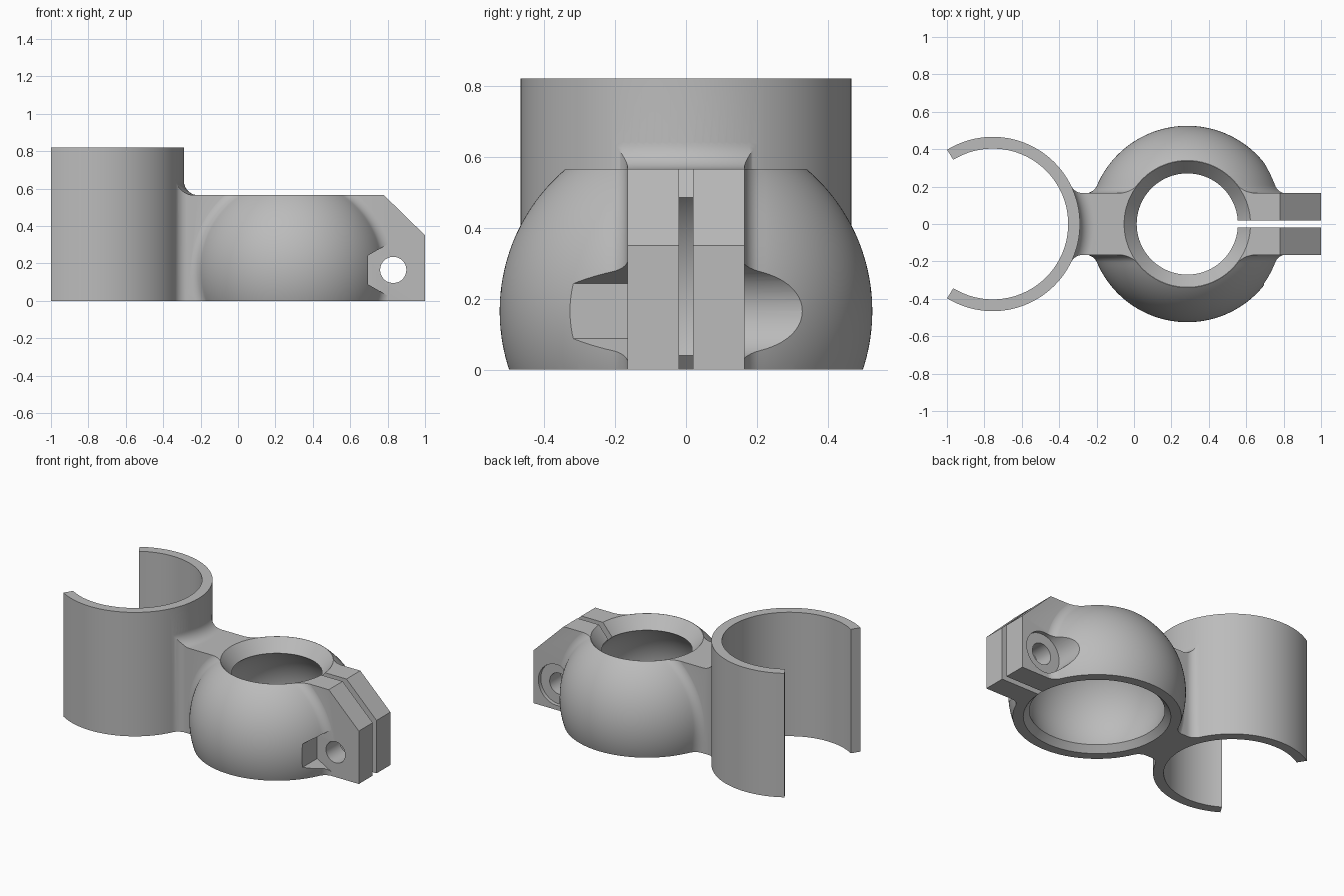
import bpy, bmesh
from math import sin, cos, radians, degrees, atan2, sqrt
from mathutils import Matrix, Vector

if "Cube" in bpy.data.objects:
    bpy.data.objects.remove(bpy.data.objects["Cube"])

CLIP_X, CLIP_OUT, CLIP_IN, CLIP_TOP = -0.755, 0.466, 0.403, 0.82
BALL = Vector((0.285, 0, 0.165))
BALL_R, CAVITY_R, TOP = 0.525, 0.419, 0.565
HALF, FILLET = 0.165, 0.07            # arm half width, fillet radius
BOLT = Vector((0.83, 0, 0.165))

grey = bpy.data.materials.new("light grey")
grey.use_nodes = True
COLOUR = (0.5, 0.5, 0.5, 1)
grey.diffuse_color = COLOUR
grey.node_tree.nodes["Principled BSDF"].inputs["Base Color"].default_value = COLOUR


def arc(cx, cy, r, start, end, n=12):
    angles = [radians(start + (end - start) * i / n) for i in range(n + 1)]
    return [(cx + r * cos(a), cy + r * sin(a)) for a in angles]


def finish(name, bm, matrix):
    bmesh.ops.remove_doubles(bm, verts=bm.verts, dist=1e-5)
    bmesh.ops.recalc_face_normals(bm, faces=bm.faces)
    bm.transform(matrix)
    mesh = bpy.data.meshes.new(name)
    bm.to_mesh(mesh)
    bm.free()
    mesh.materials.append(grey)
    obj = bpy.data.objects.new(name, mesh)
    bpy.context.collection.objects.link(obj)
    return obj


def prism(name, outline, low, high, matrix=Matrix()):
    """Extrude an xy outline from low to high."""
    bm = bmesh.new()
    face = bm.faces.new([bm.verts.new((x, y, low)) for x, y in outline])
    moved = bmesh.ops.extrude_face_region(bm, geom=[face])["geom"]
    verts = [v for v in moved if isinstance(v, bmesh.types.BMVert)]
    bmesh.ops.translate(bm, verts=verts, vec=(0, 0, high - low))
    return finish(name, bm, matrix)


def lathe(name, profile, matrix, steps=128):
    """Revolve (radius, height) points about z; closed if off the axis."""
    bm = bmesh.new()
    verts = [bm.verts.new((r, 0, z)) for r, z in profile]
    pairs = list(zip(verts, verts[1:]))
    if profile[0][0] > 0:
        pairs.append((verts[-1], verts[0]))
    edges = [bm.edges.new(p) for p in pairs]
    bmesh.ops.spin(bm, geom=verts + edges, cent=(0, 0, 0), axis=(0, 0, 1),
                   angle=radians(360), steps=steps)
    return finish(name, bm, matrix)


def combine(target, tool, operation):
    mod = target.modifiers.new("combine", "BOOLEAN")
    mod.object, mod.operation, mod.solver = tool, operation, "EXACT"
    bpy.context.view_layer.objects.active = target
    bpy.ops.object.modifier_apply(modifier=mod.name)
    bpy.data.objects.remove(tool)


def box(name, x0, x1, half_y, z0, z1):
    return prism(name, [(x0, -half_y), (x1, -half_y), (x1, half_y), (x0, half_y)], z0, z1)


def along_y(point):
    return Matrix.Translation(point) @ Matrix.Rotation(radians(-90), 4, "X")


# Ball with rounded blends into the arm, revolved about the y axis
h = HALF - 0.001 + FILLET
reach = sqrt((BALL_R + FILLET) ** 2 - h ** 2)
tangent = degrees(atan2(h, reach))
half = arc(0, 0, BALL_R, 90, tangent, 32) + arc(reach, h, FILLET, tangent + 180, 270)[1:]
half[0] = (0, BALL_R)
body = lathe("bracket", half + [(r, -z) for r, z in reversed(half)], along_y(BALL))

# Arm running from the clip through to the clamp ears, flared at the clip
h = HALF + FILLET
reach = sqrt((CLIP_OUT + FILLET) ** 2 - h ** 2)
tangent = degrees(atan2(h, reach))
side = arc(CLIP_X + reach, h, FILLET, tangent + 180, 270) + [(1, HALF)]
arm = prism("arm", side + [(x, -y) for x, y in reversed(side)], -0.05, 0.7)
combine(body, arm, "UNION")

# Flat top that curves up into the clip
curve = arc(CLIP_OUT + 0.075, TOP + 0.075, 0.075, 180, 270)
top_cut = lathe("top_cutter", [(CLIP_OUT - 0.12, 1), (CLIP_OUT - 0.12, TOP + 0.075)] + curve
                + [(2.2, TOP), (2.2, 1)], Matrix.Translation((CLIP_X, 0, 0)))
combine(body, top_cut, "DIFFERENCE")

# Open clip
end = 121.6
clip = prism("clip", [(CLIP_X + x, y) for x, y in arc(0, 0, CLIP_OUT, -end, end, 96)
                      + arc(0, 0, CLIP_IN, end, -end, 96)], -0.05, CLIP_TOP)
combine(body, clip, "UNION")

# Socket cavity with a chamfer at both openings
low, high = -0.125, 0.32
a0 = degrees(atan2(low, sqrt(CAVITY_R ** 2 - low ** 2)))
a1 = degrees(atan2(high, sqrt(CAVITY_R ** 2 - high ** 2)))
wall = arc(0, 0, CAVITY_R, a0, a1, 32)
r0, r1 = wall[0][0], wall[-1][0]
profile = ([(0, low - 0.1), (r0 + 0.09, low - 0.1)] + wall
           + [(r1 + 0.135, high + 0.16), (0, high + 0.16)])
combine(body, lathe("cavity_cutter", profile, Matrix.Translation(BALL)), "DIFFERENCE")

# Flat base, clamp slot and sloped ear corner
combine(body, box("base_cutter", -2, 2, 1, -1, 0), "DIFFERENCE")
combine(body, box("slot_cutter", 0.4, 1.2, 0.02, -0.2, 1), "DIFFERENCE")
upright = Matrix.Rotation(radians(90), 4, "X")
corner = prism("corner_cutter", [(0.78, TOP), (1, 0.35), (1.2, 0.155), (1.2, 0.8), (0.54, 0.8)],
               -0.5, 0.5, upright)
combine(body, corner, "DIFFERENCE")

# Bolt hole, hexagonal nut pocket in front, round head recess behind
for name, r, start, n, y0, y1 in (("bolt_hole", 0.07, 0, 48, -0.6, 0.6),
                                  ("nut_pocket", 0.155, 90, 6, -0.6, -HALF - 0.0005),
                                  ("head_recess", 0.135, 0, 64, 0.14, 0.6)):
    outline = arc(0, 0, r, start, start + 360, n)[:-1]
    combine(body, prism(name, outline, y0, y1, along_y(BOLT)), "DIFFERENCE")

# Smooth curved faces, crisp edges
bpy.ops.object.select_all(action="DESELECT")
body.select_set(True)
bpy.context.view_layer.objects.active = body
bpy.ops.object.shade_smooth_by_angle(angle=radians(25))
